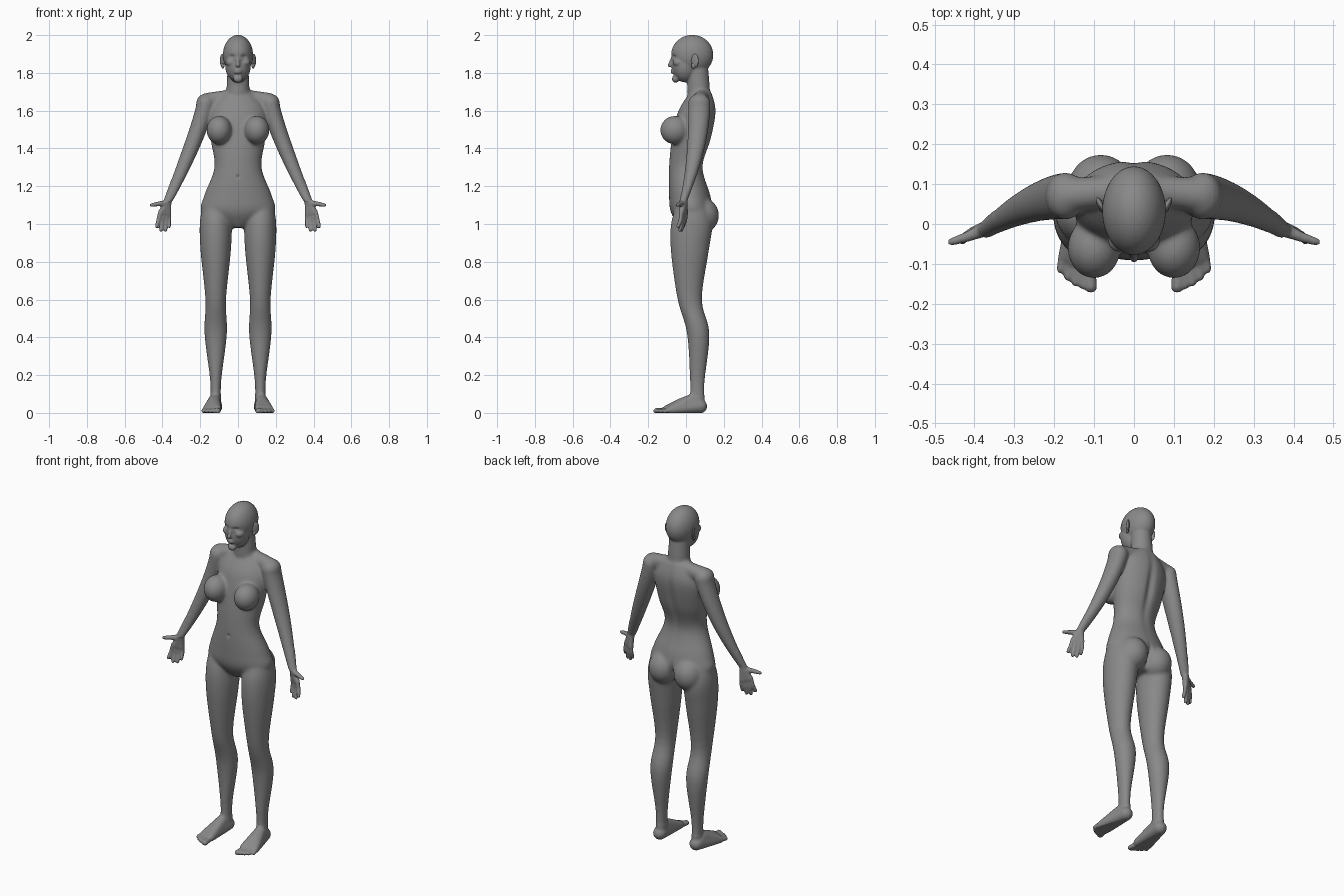
import bpy, bmesh, math
from mathutils import Matrix, Vector

if "Cube" in bpy.data.objects:
    bpy.data.objects.remove(bpy.data.objects["Cube"])

skin = bpy.data.materials.new("grey_skin")
skin.use_nodes = True
grey = (0.25, 0.25, 0.25, 1)
skin.diffuse_color = grey
skin.node_tree.nodes["Principled BSDF"].inputs["Base Color"].default_value = grey


def spline(rows, steps=5):
    """Catmull-Rom interpolation between rows of numbers."""
    points = [Vector(row) for row in rows]
    last = len(points) - 1
    smooth = []
    for i in range(last):
        before, start = points[max(i - 1, 0)], points[i]
        end, after = points[i + 1], points[min(i + 2, last)]
        leave, arrive = (end - before) / 2, (after - start) / 2
        for step in range(steps):
            t = step / steps
            bend = 3 * (end - start) - 2 * leave - arrive
            twist = 2 * (start - end) + leave + arrive
            smooth.append(start + t * (leave + t * (bend + t * twist)))
    return smooth + [points[last]]


def skin_rings(bm, rings, sides=32):
    """Close a stack of horizontal ellipses given as (centre, radius x, radius y)."""
    loops = []
    for centre, rx, ry in rings:
        angles = [math.tau * k / sides for k in range(sides)]
        loops.append([bm.verts.new(centre + Vector((rx * math.cos(a), ry * math.sin(a), 0)))
                      for a in angles])
    for low, high in zip(loops, loops[1:]):
        for k in range(sides):
            n = (k + 1) % sides
            bm.faces.new((low[k], low[n], high[n], high[k]))
    bm.faces.new(loops[0])
    bm.faces.new(loops[-1])


def column(bm, rows, x=0):
    """Upright form from rows of height, centre y, radius x, radius y."""
    skin_rings(bm, [(Vector((x, y, z)), rx, ry) for z, y, rx, ry in spline(rows)])


def ellipsoid(bm, centre, radii, turn=0):
    place = Matrix.Translation(centre) @ Matrix.Rotation(turn, 4, 'Z') @ Matrix.Diagonal((*radii, 1))
    bmesh.ops.create_uvsphere(bm, u_segments=32, v_segments=20, radius=1, matrix=place)


def wrap(bm, *balls):
    """Convex skin stretched over balls given as (centre, radius)."""
    unit = bmesh.new()
    bmesh.ops.create_icosphere(unit, subdivisions=3, radius=1)
    points = [Vector(centre) + v.co * radius for centre, radius in balls for v in unit.verts]
    unit.free()
    hull = bmesh.ops.convex_hull(bm, input=[bm.verts.new(p) for p in points])
    spare = {item for key in ("geom_interior", "geom_unused") for item in hull[key]
             if isinstance(item, bmesh.types.BMVert)}
    bmesh.ops.delete(bm, geom=list(spare), context='VERTS')


def add_object(name, bm):
    bmesh.ops.recalc_face_normals(bm, faces=bm.faces[:])
    mesh = bpy.data.meshes.new(name)
    bm.to_mesh(mesh)
    bm.free()
    mesh.materials.append(skin)
    mesh.polygons.foreach_set("use_smooth", [True] * len(mesh.polygons))
    obj = bpy.data.objects.new(name, mesh)
    bpy.context.collection.objects.link(obj)
    return obj


def build_leg(bm):
    column(bm, [(1.1, .03, .07, .08), (1, .03, .085, .11), (.85, .02, .08, .1), (.6, .02, .055, .065),
                (.42, .065, .06, .06), (.17, .06, .03, .04), (.04, .06, .03, .04)], x=.118)
    # Heel, instep and ball of the foot
    wrap(bm, ((.12, .075, .035), .037), ((.125, .03, .07), .03), ((.13, -.02, .05), .03),
         ((.11, -.1, .02), .022), ((.17, -.08, .015), .02))
    # Toes
    for i in range(5):
        x = .108 + .019 * i
        thick = .011 if i else .016
        wrap(bm, ((.8 * x + .028, -.08, .016), .014), ((x, .0027 * i * i - .157, .01), thick))


def build_arm(bm):
    # Shoulder
    wrap(bm, ((.04, .085, 1.675), .038), ((.165, .072, 1.65), .045))
    ellipsoid(bm, (.172, .07, 1.64), (.05, .06, .05))
    # Upper arm and forearm taper and sweep forward to the wrist
    rings = []
    for step in range(21):
        t = step / 20
        centre = Vector((.17 + .2 * t ** 1.2, .07 - .085 * t * t, 1.64 - .52 * t))
        rings.append((centre, .05 - .024 * t * t, .06 - .04 * t ** 1.5))
    skin_rings(bm, rings)
    # Palm
    wrap(bm, ((.37, -.01, 1.12), .019), ((.41, -.025, 1.06), .014), ((.364, -.003, 1.05), .014))
    # Fingers, from index to little
    for i in range(4):
        base = Vector((.413 - .017 * i, .008 * i - .026, 1.055))
        tip = Vector((.43 - .023 * i, .009 * i - .042, .965 + .01 * (i - 1.5) ** 2))
        knuckle = base.lerp(tip, .5) + Vector((0, .005, 0))
        wrap(bm, (base, .012), (knuckle, .011))
        wrap(bm, (knuckle, .011), (tip, .01))
    # Thumb
    joint = (.418, -.032, 1.107)
    wrap(bm, ((.375, -.014, 1.11), .018), (joint, .013))
    wrap(bm, (joint, .013), ((.458, -.045, 1.1), .01))


def build_head(bm):
    # Cranium, face, chin, neck
    ellipsoid(bm, (0, .033, 1.895), (.08, .112, .106))
    ellipsoid(bm, (0, -.005, 1.84), (.068, .07, .09))
    ellipsoid(bm, (0, -.055, 1.768), (.025, .02, .02))
    wrap(bm, ((0, .062, 1.83), .055), ((0, .067, 1.7), .062))
    # Nose and lips
    wrap(bm, ((0, -.07, 1.885), .008), ((0, -.086, 1.84), .011))
    for z in (1.813, 1.802):
        ellipsoid(bm, (0, -.066, z), (.02, .016, .007))


bm = bmesh.new()
build_leg(bm)
build_arm(bm)
# Breast, buttock, cheekbone
ellipsoid(bm, (.1, -.06, 1.497), (.067, .077, .076))
ellipsoid(bm, (.083, .085, 1.045), (.084, .09, .095))
ellipsoid(bm, (.04, -.038, 1.855), (.026, .032, .022))
# Mirror the paired parts
twin = bmesh.ops.duplicate(bm, geom=bm.verts[:] + bm.edges[:] + bm.faces[:])["geom"]
bmesh.ops.scale(bm, vec=(-1, 1, 1), verts=[g for g in twin if isinstance(g, bmesh.types.BMVert)])
# Torso
column(bm, [(.98, .03, .04, .06), (1.06, .03, .19, .11), (1.15, .02, .18, .11), (1.3, 0, .125, .09),
            (1.45, .03, .145, .105), (1.6, .06, .15, .1), (1.7, .08, .08, .055)])
build_head(bm)
parts = add_object("body_parts", bm)

# Fuse the parts into one skin
fuse = parts.modifiers.new("fuse", 'REMESH')
fuse.mode = 'VOXEL'
fuse.voxel_size = 0.005
bpy.context.view_layer.update()
fused = parts.evaluated_get(bpy.context.evaluated_depsgraph_get())
bm = bmesh.new()
bm.from_mesh(fused.to_mesh())
fused.to_mesh_clear()
bpy.data.objects.remove(parts)

# Relax the trunk and limbs broadly, and hands, feet and face lightly
broad = [v for v in bm.verts if .09 < v.co.z < 1.74 and abs(v.co.x) < .355]
for verts, rounds in ((broad, 22), (bm.verts[:], 3)):
    for _ in range(rounds):
        bmesh.ops.smooth_vert(bm, verts=verts, factor=.5, use_axis_x=True, use_axis_y=True, use_axis_z=True)


def dent(bm, centre, reach, push):
    """Push the surface softly along y around a centre."""
    for v in bm.verts:
        distance = sum(((a - b) / r) ** 2 for a, b, r in zip(v.co, centre, reach))
        v.co.y += push * math.exp(-distance)


# Eye sockets, spine, buttock cleft, navel
for side in (-1, 1):
    dent(bm, (.033 * side, -.08, 1.886), (.017, .05, .01), .011)
dent(bm, (0, .15, 1.45), (.022, .08, .17), -.014)
dent(bm, (0, .16, 1.03), (.012, .06, .06), -.025)
dent(bm, (0, -.09, 1.25), (.007, .04, .009), .008)
# Flat soles
for v in bm.verts:
    v.co.z = max(v.co.z, 0)
add_object("body", bm)

# Ears
for name, side in (("left_ear", 1), ("right_ear", -1)):
    bm = bmesh.new()
    ellipsoid(bm, (.083 * side, .047, 1.865), (.008, .022, .036), turn=-side / 2)
    ellipsoid(bm, (.08 * side, .04, 1.838), (.008, .012, .015), turn=-side / 3)
    add_object(name, bm)
